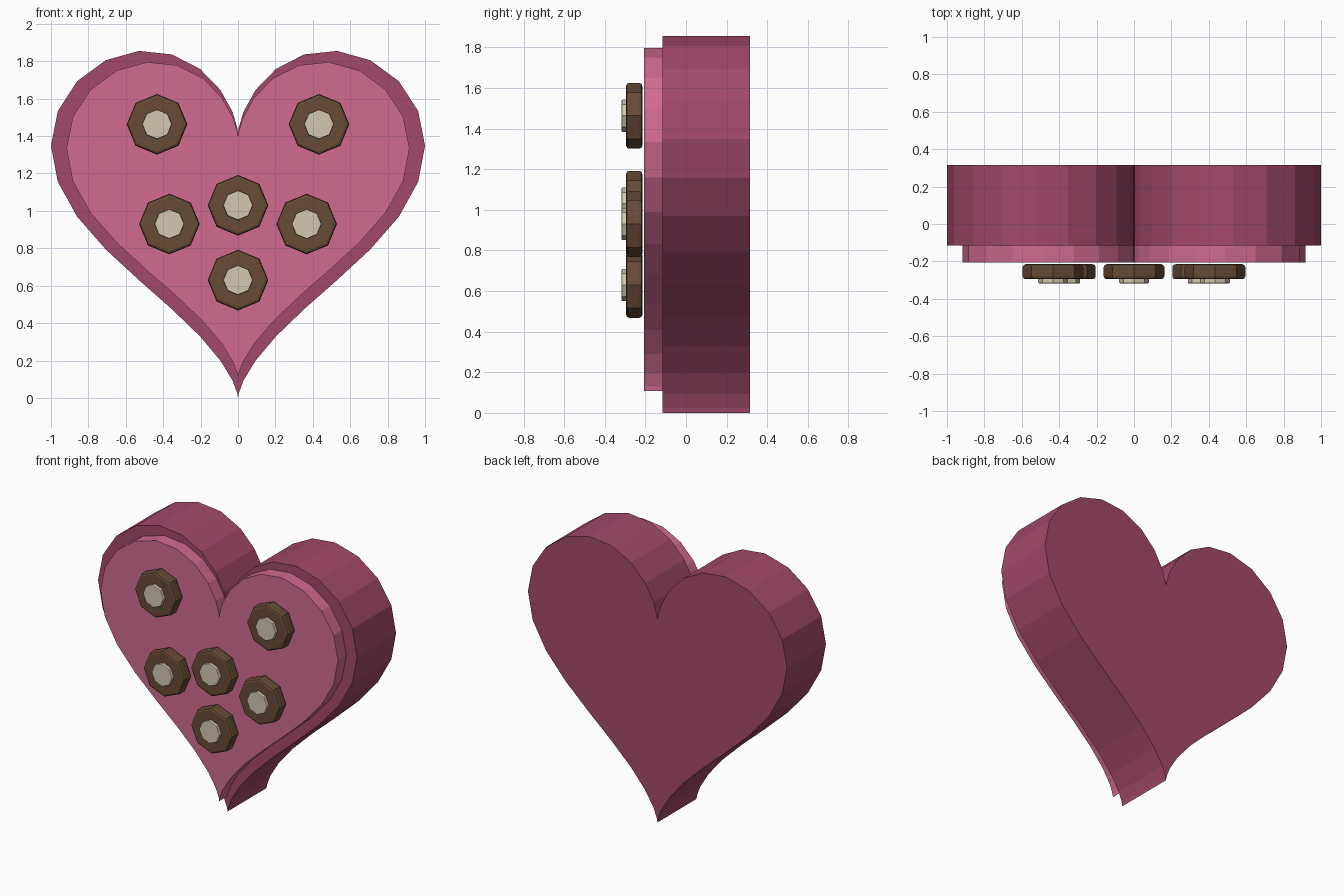
import bpy, bmesh
from math import sin, cos, pi
from mathutils import Matrix

if "Cube" in bpy.data.objects:
    bpy.data.objects.remove(bpy.data.objects["Cube"])


def material(name, rgb):
    m = bpy.data.materials.new(name)
    m.diffuse_color = (*rgb, 1)
    m.use_nodes = True
    m.node_tree.nodes["Principled BSDF"].inputs["Base Color"].default_value = m.diffuse_color
    return m


ROSE = material("dark_rose", (0.36, 0.066, 0.145))
PINK = material("pink", (0.63, 0.145, 0.28))
BROWN = material("brown", (0.135, 0.069, 0.036))
CREAM = material("cream", (0.65, 0.58, 0.43))


def add_object(name, bm, mat):
    bmesh.ops.recalc_face_normals(bm, faces=bm.faces)
    me = bpy.data.meshes.new(name)
    bm.to_mesh(me)
    bm.free()
    me.materials.append(mat)
    ob = bpy.data.objects.new(name, me)
    bpy.context.collection.objects.link(ob)
    return ob


def heart(name, sx, sz, z0, y_front, y_back, mat):
    # 40-point heart curve extruded along y
    bm = bmesh.new()
    pts = []
    for i in range(40):
        t = 2 * pi * i / 40
        z = 13 * cos(t) - 5 * cos(2 * t) - 2 * cos(3 * t) - cos(4 * t)
        pts.append((sx * sin(t) ** 3, z0 + sz * (z + 17)))
    front = bm.faces.new([bm.verts.new((x, y_front, z)) for x, z in pts])
    back = bm.faces.new([bm.verts.new((x, y_back, z)) for x, z in pts])
    bmesh.ops.bridge_loops(bm, edges=list(front.edges) + list(back.edges))
    return add_object(name, bm, mat)


def disc(name, x, z, r, y_front, y_back, bevel, mat):
    # eight-sided disc facing the front, with softened rims
    bm = bmesh.new()
    place = Matrix.Translation((x, (y_front + y_back) / 2, z)) @ Matrix.Rotation(pi / 2, 4, 'X')
    bmesh.ops.create_cone(bm, cap_ends=True, segments=8, radius1=r, radius2=r,
                          depth=y_back - y_front, matrix=place)
    rims = [e for e in bm.edges if any(len(f.verts) == 8 for f in e.link_faces)]
    bmesh.ops.bevel(bm, geom=rims, offset=bevel, segments=2, profile=0.5, affect='EDGES')
    return add_object(name, bm, mat)


# Heart-shaped box and its raised front panel
heart("heart_box", 1.0, 0.0642, 0.0, -0.115, 0.315, ROSE)
heart("front_panel", 0.917, 0.0584, 0.108, -0.207, -0.112, PINK)

# Sweets with cream centres
spots = [(0, 1.03), (0, 0.63)]
for s in (-1, 1):
    spots += [(s * 0.433, 1.463), (s * 0.367, 0.93)]
for i, (x, z) in enumerate(spots, 1):
    disc(f"sweet_{i}", x, z, 0.162, -0.295, -0.215, 0.015, BROWN)
    disc(f"cream_centre_{i}", x, z, 0.079, -0.317, -0.285, 0.004, CREAM)
